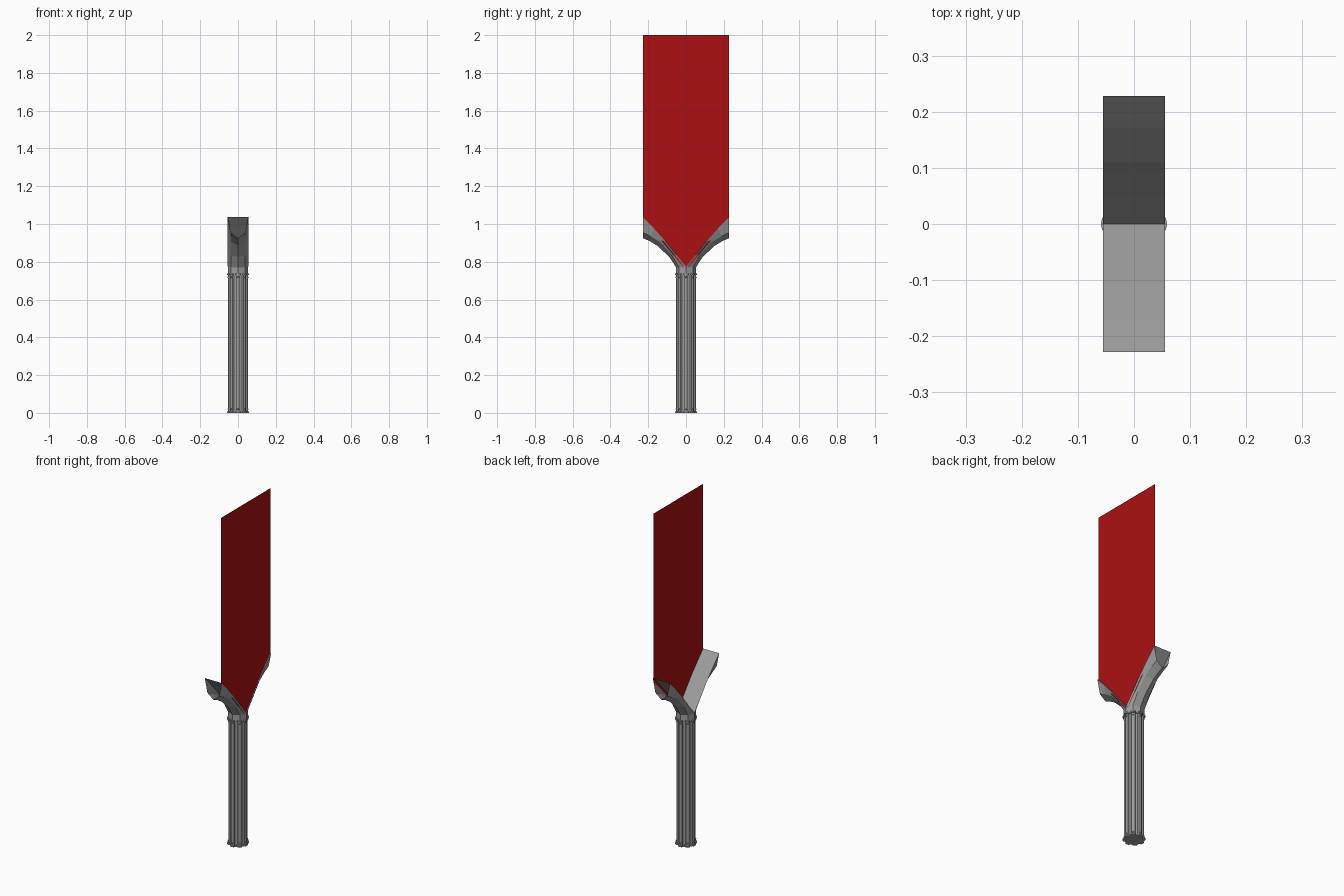
import bpy, bmesh, math

cube = bpy.data.objects.get("Cube")
if cube:
    bpy.data.objects.remove(cube, do_unlink=True)


def material(name, color):
    m = bpy.data.materials.new(name)
    m.use_nodes = True
    m.diffuse_color = color
    m.node_tree.nodes["Principled BSDF"].inputs["Base Color"].default_value = color
    return m


metal = material("grey metal", (0.34, 0.34, 0.34, 1))
red = material("red", (0.41, 0.005, 0.006, 1))


def finish(name, bm, mat, fix_normals=True):
    if fix_normals:
        bmesh.ops.recalc_face_normals(bm, faces=bm.faces)
    mesh = bpy.data.meshes.new(name)
    bm.to_mesh(mesh)
    bm.free()
    mesh.materials.append(mat)
    obj = bpy.data.objects.new(name, mesh)
    bpy.context.collection.objects.link(obj)
    return obj


def prism(name, ring, z0, z1):
    """Extrude a closed outline upwards."""
    bm = bmesh.new()
    face = bm.faces.new([bm.verts.new((x, y, z0)) for x, y in ring])
    ext = bmesh.ops.extrude_face_region(bm, geom=[face], use_keep_orig=True)
    top = [v for v in ext["geom"] if isinstance(v, bmesh.types.BMVert)]
    bmesh.ops.translate(bm, verts=top, vec=(0, 0, z1 - z0))
    return finish(name, bm, metal)


def fluted(outer, inner, ribs=8):
    """Outline with flat-topped ribs and grooves between them."""
    ring = []
    for i in range(ribs):
        for deg, r in ((-15, inner), (-11, outer * 0.98), (0, outer),
                       (11, outer * 0.98), (15, inner)):
            a = math.tau * i / ribs + math.radians(deg)
            ring.append((r * math.cos(a), r * math.sin(a)))
    return ring


# Ribbed handle with a thin collar at each end
prism("handle", fluted(0.052, 0.043), 0.004, 0.735)
prism("bottom_collar", fluted(0.059, 0.05), 0, 0.008)
prism("top_collar", fluted(0.059, 0.05), 0.73, 0.738)

# Small rivets on the ribs near both ends
for label, z in (("lower", 0.02), ("upper", 0.718)):
    bm = bmesh.new()
    for i in range(8):
        a = math.tau * i / 8
        made = bmesh.ops.create_icosphere(bm, subdivisions=1, radius=0.006)
        bmesh.ops.translate(bm, verts=made["verts"],
                            vec=(0.05 * math.cos(a), 0.05 * math.sin(a), z))
    finish(label + "_rivets", bm, metal)

# Neck above the collar
neck_ring = [(0.054 * math.cos(math.tau * i / 8), 0.052 * math.sin(math.tau * i / 8))
             for i in range(8)]
prism("neck", neck_ring, 0.735, 0.775)

# Two flaring guard arms, open at the tips: (y, z) of top, side and keel
stations = [
    ((0.0, 0.775), (0.036, 0.77), (0.052, 0.77)),
    ((0.05, 0.835), (0.075, 0.835), (0.088, 0.825)),
    ((0.11, 0.91), (0.14, 0.907), (0.152, 0.885)),
    ((0.17, 0.977), (0.188, 0.935), (0.193, 0.91)),
    ((0.228, 1.037), (0.228, 0.955), (0.228, 0.925)),
]
for side, label in ((-1, "front_guard_arm"), (1, "back_guard_arm")):
    bm = bmesh.new()
    rings = []
    for top, mid, keel in stations:
        outline = [(-0.055, top), (0.055, top), (0.038, mid), (0, keel), (-0.038, mid)]
        rings.append([bm.verts.new((x, side * p[0], p[1])) for x, p in outline])
    for a, b in zip(rings, rings[1:]):
        for i in range(5):
            j = (i + 1) % 5
            bm.faces.new((a[i], a[j], b[j], b[i]))
    bm.faces.new(rings[0])
    finish(label, bm, metal)

# Flat blade sheet, its lower edge tucked into the arms
half = [(y, z - 0.02) for (y, z), mid, keel in stations]
outline = half + [(0.228, 2), (-0.228, 2)] + [(-y, z) for y, z in reversed(half[1:])]
bm = bmesh.new()
bm.faces.new([bm.verts.new((0.049, y, z)) for y, z in outline])
finish("blade", bm, red, False)
